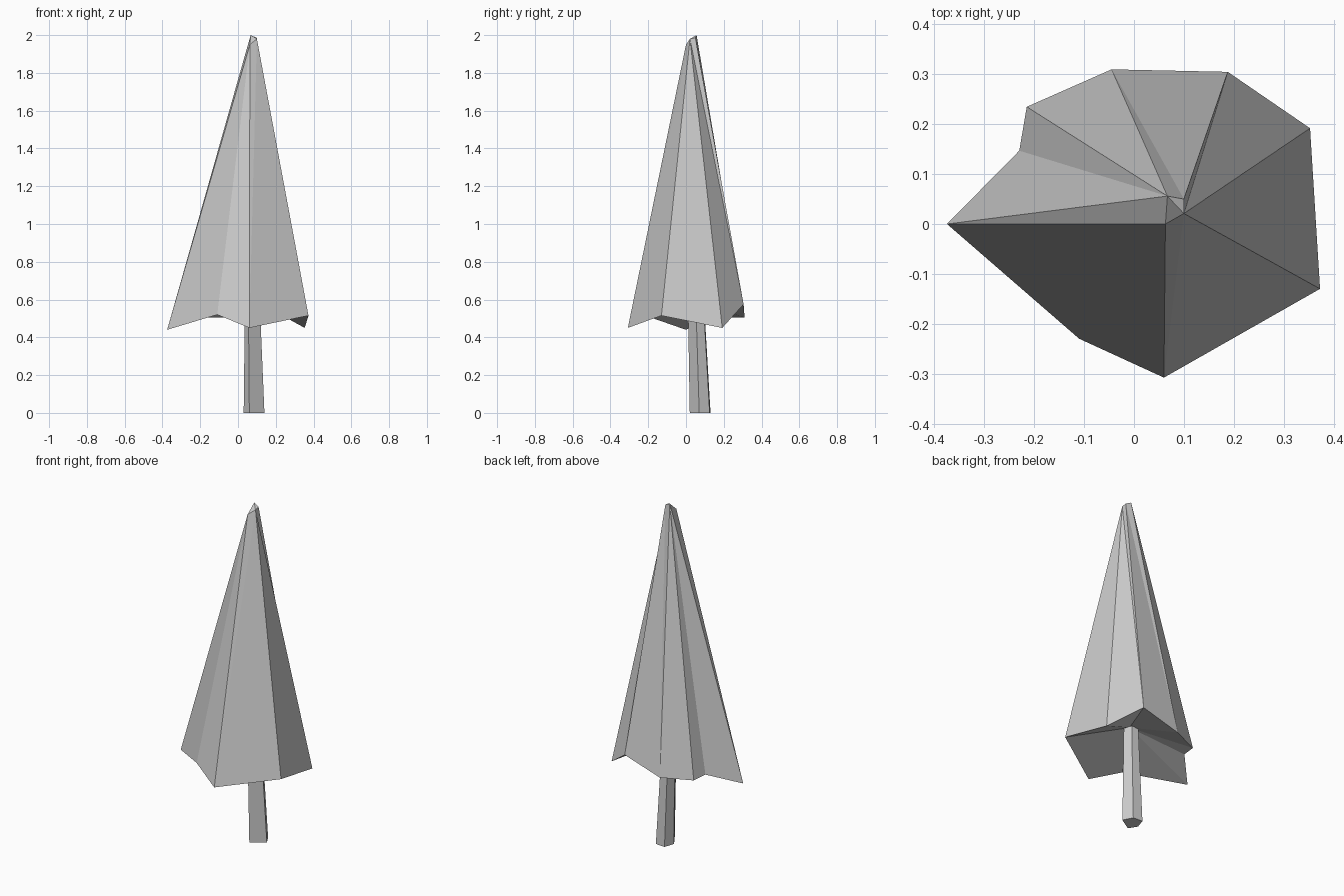
import bpy


def build(name, verts, faces):
    mesh = bpy.data.meshes.new(name)
    mesh.from_pydata(verts, [], faces)
    mesh.validate()
    mesh.update()
    obj = bpy.data.objects.new(name, mesh)
    bpy.context.collection.objects.link(obj)
    return obj


# Foliage: ragged hem, small slanted tip, hollow underside
hem = [(-0.375, 0.0, 0.44), (-0.11, -0.23, 0.52), (0.06, -0.308, 0.45),
       (0.373, -0.13, 0.515), (0.353, 0.192, 0.45), (0.188, 0.305, 0.575),
       (-0.045, 0.31, 0.505), (-0.215, 0.235, 0.505), (-0.23, 0.147, 0.51)]
tip = [(0.063, 0.0, 1.95), (0.1, 0.021, 1.98),
       (0.1, 0.05, 1.985), (0.067, 0.056, 2.0)]
hub = (0.08, 0.058, 0.6)
n = len(hem)
tip_of = [0, 0, 1, 1, 1, 2, 3, 3, 3]   # tip corner that each hem point runs up to

faces = [(n, n + 1, n + 3), (n + 1, n + 2, n + 3)]
for i in range(n):
    j = (i + 1) % n
    a, b = n + tip_of[i], n + tip_of[j]
    faces.append((i, j, a))
    if a != b:
        faces.append((j, b, a))
    faces.append((j, i, n + 4))        # underside fan
build("foliage", hem + tip + [hub], faces)

# Trunk: slightly leaning five-sided post
base = [(0.06, 0.02), (0.14, 0.07), (0.11, 0.125), (0.05, 0.13), (0.03, 0.07)]
top = [(0.055, 0.01), (0.115, 0.052), (0.093, 0.092), (0.05, 0.095), (0.037, 0.052)]
verts = [(x, y, 0) for x, y in base] + [(x, y, 0.59) for x, y in top]
sides = [(i, (i + 1) % 5, (i + 1) % 5 + 5, i + 5) for i in range(5)]
build("trunk", verts, sides + [(4, 3, 2, 1, 0), (5, 6, 7, 8, 9)])
